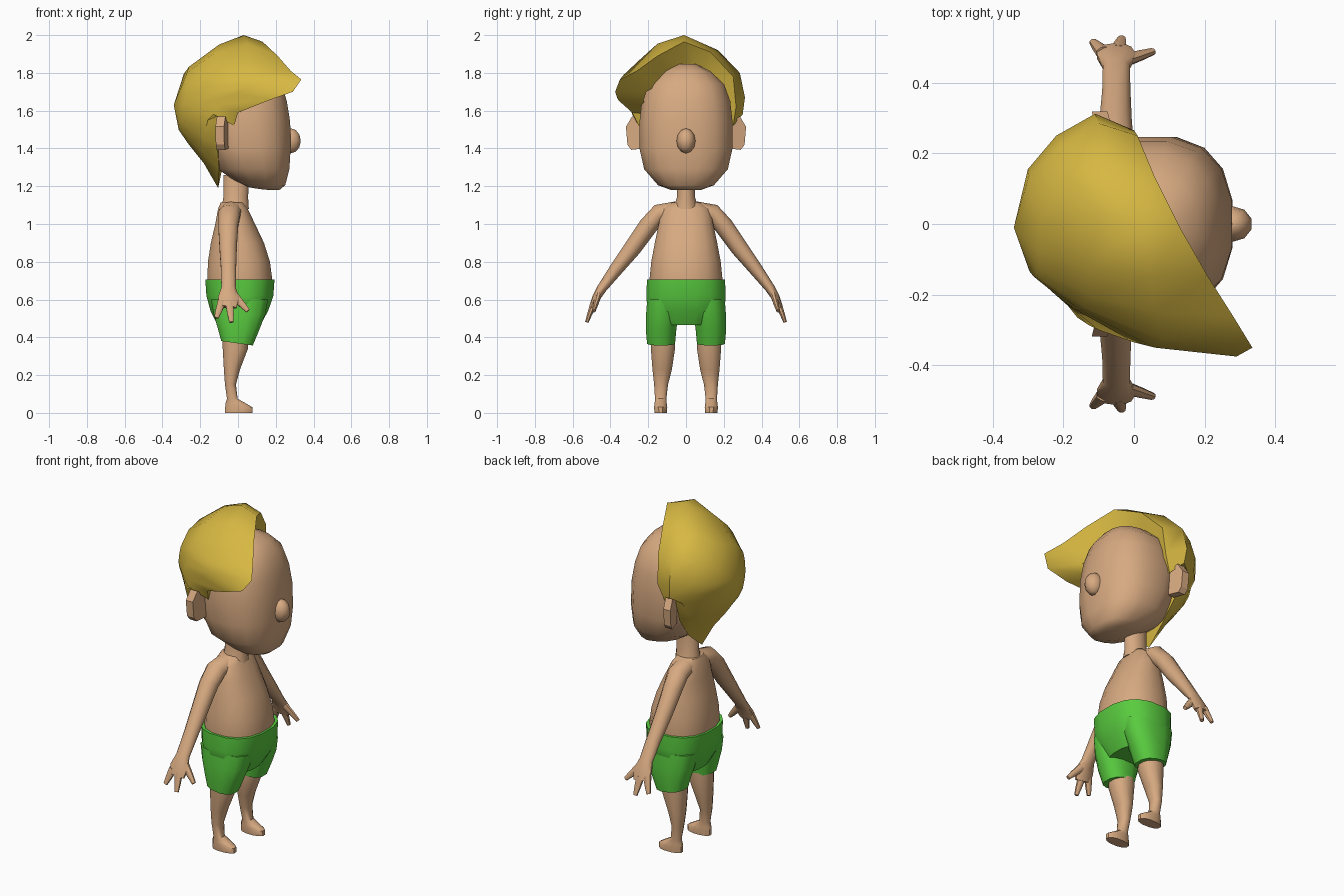
import bpy, bmesh, math
from mathutils import Vector as V


def material(name, rgb):
    m = bpy.data.materials.new(name)
    m.diffuse_color = (*rgb, 1)
    return m


SKIN = material("skin", (0.68, 0.40, 0.22))
GOLD = material("blond", (0.68, 0.48, 0.055))
GREEN = material("green_cloth", (0.10, 0.60, 0.05))


def finish(name, bm, mat, angle=45):
    bmesh.ops.recalc_face_normals(bm, faces=bm.faces)
    me = bpy.data.meshes.new(name)
    bm.to_mesh(me)
    bm.free()
    me.materials.append(mat)
    me.shade_smooth()
    me.set_sharp_from_angle(angle=math.radians(angle))
    ob = bpy.data.objects.new(name, me)
    bpy.context.collection.objects.link(ob)
    return ob


def bridge(bm, a, b):
    n = len(a)
    for i in range(n):
        bm.faces.new((a[i], a[(i + 1) % n], b[(i + 1) % n], b[i]))


def tube(bm, path, sides=12, power=2.0, level=False):
    """Skin a path of (x, y, z, half depth, half width) with rounded sections."""
    pts = [V(p[:3]) for p in path]
    rings = []
    for i, p in enumerate(path):
        t = pts[min(i + 1, len(pts) - 1)] - pts[max(i - 1, 0)]
        t = V((0, 0, 1)) if level else t.normalized()
        a = (V((1, 0, 0)) - t * t.x).normalized()
        b = t.cross(a)
        ring = []
        for k in range(sides):
            w = 2 * math.pi * (k + 0.5) / sides
            c, s = math.cos(w), math.sin(w)
            c = math.copysign(abs(c) ** (2 / power), c)
            s = math.copysign(abs(s) ** (2 / power), s)
            ring.append(bm.verts.new(pts[i] + a * p[3] * c + b * p[4] * s))
        rings.append(ring)
    for r, q in zip(rings, rings[1:]):
        bridge(bm, r, q)
    bm.faces.new(rings[0])
    bm.faces.new(rings[-1])


# Head: stacked sections (z, back x, front x, half width), jaw tipped up at the back
bm = bmesh.new()
sections = [(1.18, 0.06, 0.22, 0.08), (1.205, -0.02, 0.252, 0.15), (1.29, -0.11, 0.275, 0.225),
            (1.40, -0.16, 0.282, 0.25), (1.54, -0.2, 0.28, 0.25), (1.65, -0.2, 0.262, 0.238),
            (1.74, -0.18, 0.235, 0.205), (1.81, -0.12, 0.18, 0.13), (1.848, -0.04, 0.1, 0.05)]
tube(bm, [((b + f) / 2, 0, z, (f - b) / 2, w) for z, b, f, w in sections], 16, 2.5, True)
for v in bm.verts:
    if v.co.z < 1.25:
        v.co.z += max(0, 0.15 - v.co.x) * 0.15
finish("head", bm, SKIN)

# Nose
bm = bmesh.new()
bmesh.ops.create_uvsphere(bm, u_segments=10, v_segments=6, radius=1)
for v in bm.verts:
    v.co = V((0.28 + v.co.x * 0.055, v.co.y * 0.05, 1.44 + v.co.z * 0.066))
finish("nose", bm, SKIN, 60)

# Neck and torso
bm = bmesh.new()
tube(bm, [(-0.015, 0, 1.08, 0.075, 0.07), (-0.012, 0, 1.14, 0.068, 0.05),
          (-0.01, 0, 1.26, 0.07, 0.045)], level=True)
finish("neck", bm, SKIN)
bm = bmesh.new()
tube(bm, [(0.01, 0, 0.62, 0.17, 0.19), (0.01, 0, 0.70, 0.175, 0.197), (0.005, 0, 0.8, 0.167, 0.187),
          (-0.003, 0, 0.9, 0.143, 0.168), (-0.015, 0, 1.0, 0.107, 0.147),
          (-0.027, 0, 1.08, 0.08, 0.13), (-0.03, 0, 1.115, 0.062, 0.075)], 16, 2.3, True)
finish("torso", bm, SKIN)

# Shorts: hips plus two leg openings with slightly tipped hems
bm = bmesh.new()
tube(bm, [(0.01, 0, 0.705, 0.186, 0.21), (0.01, 0, 0.62, 0.18, 0.213), (0.007, 0, 0.54, 0.155, 0.208),
          (0.005, 0, 0.465, 0.115, 0.13)], 16, 2.5, True)
finish("shorts_hips", bm, GREEN)

for s, side in ((1, "left"), (-1, "right")):
    bm = bmesh.new()
    tube(bm, [(0.008, s * 0.118, 0.6, 0.155, 0.09), (0.008, s * 0.126, 0.52, 0.14, 0.088),
              (0.004, s * 0.132, 0.44, 0.112, 0.083), (-0.005, s * 0.132, 0.368, 0.086, 0.076)],
         12, 2.4, True)
    for v in bm.verts:
        if v.co.z < 0.4:
            v.co.z -= v.co.x * 0.14
    finish(side + "_shorts_leg", bm, GREEN)

    # Leg running into the foot
    bm = bmesh.new()
    tube(bm, [(-0.012, s * 0.122, 0.42, 0.072, 0.068), (-0.014, s * 0.122, 0.34, 0.069, 0.066),
              (-0.032, s * 0.126, 0.23, 0.044, 0.053), (-0.04, s * 0.132, 0.15, 0.03, 0.038),
              (-0.03, s * 0.134, 0.075, 0.029, 0.031), (-0.012, s * 0.134, 0.05, 0.056, 0.033),
              (0.004, s * 0.134, 0.03, 0.074, 0.036), (0.004, s * 0.134, 0, 0.074, 0.034)],
         12, 2.2, True)
    finish(side + "_leg", bm, SKIN)

    # Arm running into the flat palm, then three digits
    bm = bmesh.new()
    tube(bm, [(-0.035, s * 0.05, 1.075, 0.06, 0.045), (-0.045, s * 0.14, 1.055, 0.06, 0.052),
              (-0.052, s * 0.20, 0.99, 0.055, 0.05), (-0.052, s * 0.285, 0.87, 0.048, 0.046),
              (-0.05, s * 0.37, 0.76, 0.042, 0.036), (-0.05, s * 0.445, 0.66, 0.04, 0.026),
              (-0.05, s * 0.475, 0.61, 0.058, 0.022), (-0.055, s * 0.495, 0.56, 0.05, 0.018)], 10)
    for base, tip in (((-0.02, 0.465, 0.62), (0.053, 0.488, 0.54)),
                      ((-0.045, 0.49, 0.58), (-0.035, 0.525, 0.48)),
                      ((-0.085, 0.485, 0.59), (-0.115, 0.515, 0.503))):
        b, t = (V((p[0], s * p[1], p[2])) for p in (base, tip))
        tube(bm, [(*b, 0.024, 0.018), (*b.lerp(t, 0.6), 0.018, 0.014), (*t, 0.012, 0.01)], 8)
    finish(side + "_arm", bm, SKIN)

    # Ear: extruded outline
    bm = bmesh.new()
    outline = [(0.22, 1.53), (0.285, 1.57), (0.318, 1.515), (0.31, 1.42), (0.29, 1.393), (0.22, 1.40)]
    front, back = ([bm.verts.new((x - (y - 0.22) * 0.25, s * y, z)) for y, z in outline]
                   for x in (-0.05, -0.095))
    bridge(bm, front, back)
    bm.faces.new(front)
    bm.faces.new(back)
    finish(side + "_ear", bm, SKIN, 30)

# Hair: rings from the swept brim to the back of the head; the nape half is mirrored
edge = [(-0.04, 0.25, 1.52), (0.0, 0.265, 1.62), (0.01, 0.25, 1.78), (0.06, 0.13, 1.91),
        (0.13, -0.01, 1.965), (0.21, -0.15, 1.89), (0.28, -0.26, 1.81), (0.335, -0.35, 1.765),
        (0.29, -0.375, 1.70), (0.17, -0.36, 1.657), (0.0, -0.285, 1.59), (-0.02, -0.25, 1.52),
        (-0.09, -0.24, 1.58), (-0.11, -0.22, 1.42), (-0.1, -0.12, 1.29), (-0.105, 0, 1.19)]
crown = [(-0.1, 0.30, 1.58), (-0.11, 0.312, 1.67), (-0.1, 0.285, 1.80), (-0.07, 0.17, 1.92),
         (0.03, -0.01, 2.0), (0.05, -0.15, 1.955), (0.06, -0.25, 1.865), (0.08, -0.33, 1.79),
         (0.06, -0.35, 1.74), (0.0, -0.335, 1.69), (-0.1, -0.30, 1.63), (-0.13, -0.285, 1.58),
         (-0.16, -0.265, 1.55), (-0.18, -0.21, 1.46), (-0.18, -0.11, 1.37), (-0.18, 0, 1.32)]
rear = [(-0.21, 0.25, 1.60), (-0.22, 0.25, 1.68), (-0.21, 0.22, 1.79), (-0.18, 0.13, 1.89),
        (-0.1, 0.02, 1.95), (-0.13, -0.12, 1.90), (-0.13, -0.2, 1.83), (-0.14, -0.235, 1.78),
        (-0.15, -0.245, 1.73), (-0.17, -0.24, 1.68), (-0.2, -0.22, 1.63), (-0.21, -0.21, 1.59),
        (-0.22, -0.19, 1.55), (-0.24, -0.15, 1.49), (-0.25, -0.08, 1.44), (-0.26, 0, 1.42)]
rings = [r + [(x, -y, z) for x, y, z in r[14:11:-1]] for r in (edge, crown, rear)]
pole = V((-0.34, -0.01, 1.63))
back = [(pole.x + (x + 0.34) * 0.33, y * 0.62, pole.z + (z - pole.z) * 0.63) for x, y, z in rings[2]]
under = [(x * 0.6 - 0.02, y * 0.6, 1.55 + (z - 1.55) * 0.7) for x, y, z in rings[0]]
bm = bmesh.new()
loops = [[bm.verts.new(p) for p in r] for r in [under] + rings + [back]]
for a, b in zip(loops, loops[1:]):
    bridge(bm, a, b)
tip = bm.verts.new(pole)
for i, v in enumerate(loops[-1]):
    bm.faces.new((v, loops[-1][(i + 1) % len(back)], tip))
finish("hair", bm, GOLD, 50)
